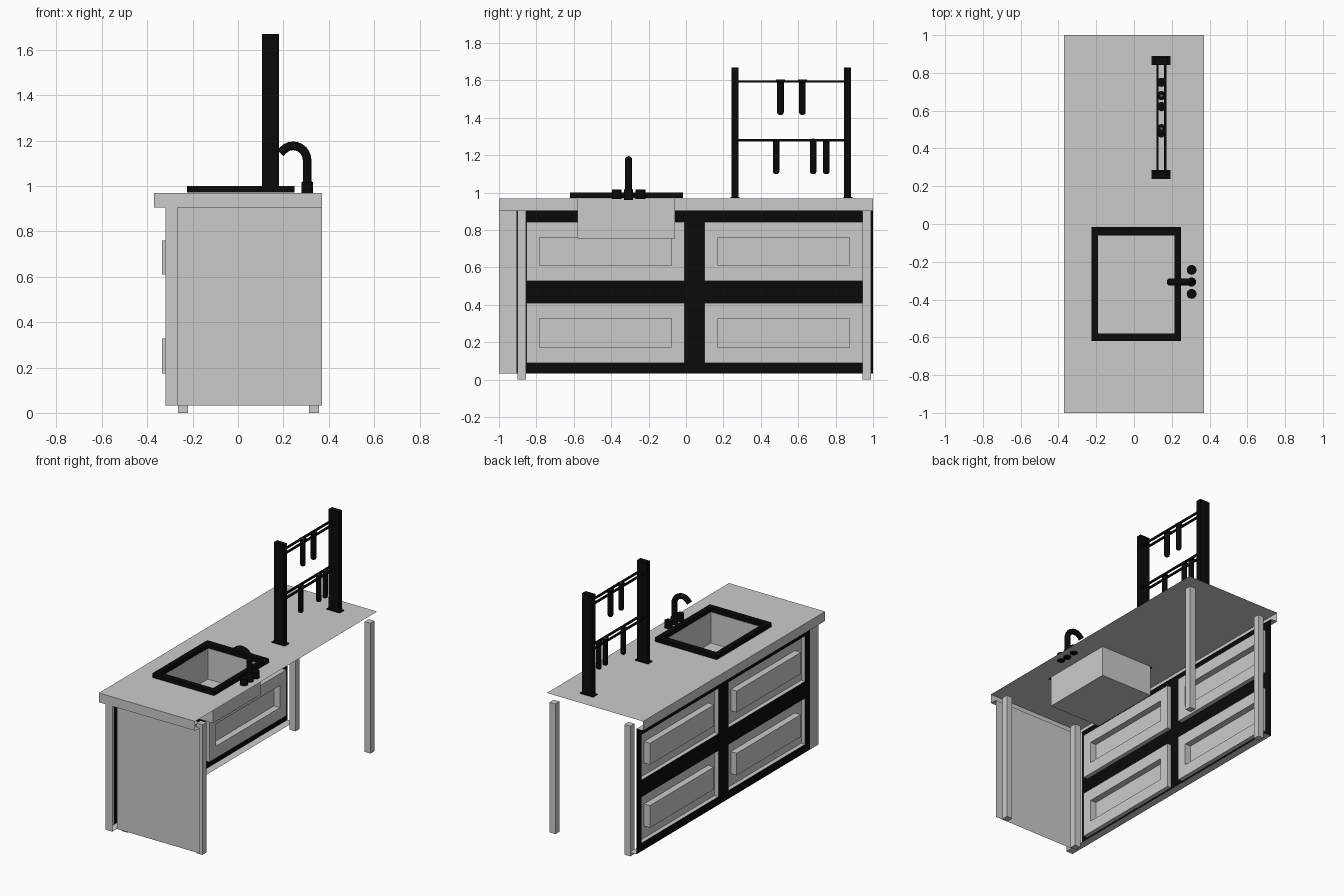
import bpy, bmesh, math

if "Cube" in bpy.data.objects:
    bpy.data.objects.remove(bpy.data.objects["Cube"])

black = bpy.data.materials.new("black")
black.diffuse_color = (0.003, 0.003, 0.003, 1)
black.use_nodes = True
black.node_tree.nodes["Principled BSDF"].inputs["Base Color"].default_value = black.diffuse_color
green = bpy.data.materials.new("green")
green.diffuse_color = (0.02, 0.35, 0.08, 1)
green.use_nodes = True
green.node_tree.nodes["Principled BSDF"].inputs["Base Color"].default_value = green.diffuse_color


def finish(name, bm, mat=None):
    me = bpy.data.meshes.new(name)
    bm.to_mesh(me)
    bm.free()
    ob = bpy.data.objects.new(name, me)
    bpy.context.collection.objects.link(ob)
    if mat:
        me.materials.append(mat)
    return ob


def box(name, x, y, z, mat=None):
    bm = bmesh.new()
    bmesh.ops.create_cube(bm, size=1)
    for v in bm.verts:
        v.co = [(a[0] + a[1]) / 2 + c * (a[1] - a[0]) for a, c in zip((x, y, z), v.co)]
    return finish(name, bm, mat)


def sheet(name, us, vs, place, skip=(), mat=None):
    """Flat grid of cells with some cells left out."""
    bm = bmesh.new()
    g = [[bm.verts.new(place(u, v)) for v in vs] for u in us]
    for i in range(len(us) - 1):
        for j in range(len(vs) - 1):
            if (i, j) not in skip:
                bm.faces.new((g[i][j], g[i + 1][j], g[i + 1][j + 1], g[i][j + 1]))
    return finish(name, bm, mat)


def lathe(name, x, y, profile, mat=black, n=16):
    """Turn (radius, z) points round a vertical axis."""
    bm = bmesh.new()
    rings = [[bm.verts.new((x + r * math.cos(2 * math.pi * k / n),
                            y + r * math.sin(2 * math.pi * k / n), z)) for k in range(n)]
             for r, z in profile]
    for a, b in zip(rings, rings[1:]):
        for k in range(n):
            bm.faces.new((a[k], a[(k + 1) % n], b[(k + 1) % n], b[k]))
    bm.faces.new(rings[0][::-1])
    bm.faces.new(rings[-1])
    ob = finish(name, bm, mat)
    ob.data.shade_smooth()
    ob.data.set_sharp_from_angle(angle=math.radians(40))
    return ob


BOT, TOP = .033, .905   # cabinet bottom and top heights

# worktop: open shell with a lip on the long front and on one end
sheet("worktop", [-.37, -.21, .215, .37], [-1, -.61, -.06, 1],
      lambda u, v: (u, v, .97), {(1, 1)})
sheet("worktop_long_lip", [-1, 1], [TOP, .97], lambda u, v: (-.37, u, v))
sheet("worktop_end_lip", [-.37, .37], [TOP, .97], lambda u, v: (u, -1, v))
sheet("worktop_lip_underside", [-.37, -.32, .37], [-1, -.95, 1],
      lambda u, v: (u, v, TOP), {(1, 1)})

# drawer front frame, with four openings
ys = [-.905, -.853, -.008, .10, .945, 1]
zs = [BOT, .09, .41, .528, .843, TOP]
sheet("drawer_frame", ys, zs, lambda u, v: (-.32, u, v),
      {(1, 1), (1, 3), (3, 1), (3, 3)}, black)
sheet("frame_floor", [-.32, -.267], [-1, 1], lambda u, v: (u, v, BOT))

# recessed drawer faces with a raised centre, pressed from one sheet
XF, XR, XP = -.32, -.29, -.335
for row, (z0, z1) in enumerate([(zs[1], zs[2]), (zs[3], zs[4])]):
    for col, (y0, y1) in enumerate([(ys[1], ys[2]), (ys[3], ys[4])]):
        bm = bmesh.new()
        rings = []
        for x, dy, dz in [(XF, 0, 0), (XR, 0, 0), (XR, .07, .083), (XP, .07, .083)]:
            rings.append([bm.verts.new((x, y, z)) for y, z in
                          [(y0 + dy, z0 + dz), (y0 + dy, z1 - dz),
                           (y1 - dy, z1 - dz), (y1 - dy, z0 + dz)]])
        for a, b in zip(rings, rings[1:]):
            for k in range(4):
                bm.faces.new((a[k], a[(k + 1) % 4], b[(k + 1) % 4], b[k]))
        bm.faces.new(rings[-1])
        bmesh.ops.recalc_face_normals(bm, faces=bm.faces)
        finish(f"drawer_front_{row}_{col}", bm)

# corner post (two outer faces only), end panel and legs
corner = [(-.32, -.905), (-.32, -1), (-.267, -1)]
sheet("corner_post", [0, 1, 2], [BOT, TOP], lambda u, v: (*corner[u], v))
sheet("end_panel", [-.267, .37], [BOT, TOP], lambda u, v: (u, -.95, v))
for i, x in enumerate((-.265, .312)):
    for j, y in enumerate((-.9, .945)):
        box(f"leg_{i}_{j}", (x, x + .045), (y, y + .045), (0, TOP))

# sink rim and basin
rim = sheet("sink_rim", [-.225, -.19, .215, .25], [-.62, -.58, -.06, -.017],
            lambda u, v: (u, v, 1.0), {(1, 1)}, black)
mod = rim.modifiers.new("thickness", "SOLIDIFY")
mod.thickness = .029
mod.offset = -1
bm = bmesh.new()
bmesh.ops.create_cube(bm, size=1)
for v in bm.verts:
    v.co = (.0125 + v.co.x * .405, -.32 + v.co.y * .52, .8625 + v.co.z * .215)
bmesh.ops.delete(bm, geom=[f for f in bm.faces if f.normal.z > .5], context='FACES')
bmesh.ops.reverse_faces(bm, faces=bm.faces)
finish("sink_basin", bm)

# tap: spout swept along an arch, base collar and two knobs
cu = bpy.data.curves.new("tap_spout", "CURVE")
cu.dimensions = "3D"
cu.bevel_depth = .019
cu.bevel_resolution = 3
cu.use_fill_caps = True
path = [(.305, .96), (.305, 1.08)]
path += [(.243 + .062 * math.cos(a), 1.112 + .065 * math.sin(a))
         for a in [math.radians(d) for d in range(0, 136, 15)]]
path += [(.187, 1.145)]
sp = cu.splines.new("POLY")
sp.points.add(len(path) - 1)
for p, (x, z) in zip(sp.points, path):
    p.co = (x, -.307, z, 1)
sp.use_smooth = True
cu.materials.append(black)
bpy.context.collection.objects.link(bpy.data.objects.new("tap_spout", cu))
lathe("tap_collar", .305, -.307, [(.024, .96), (.024, 1.015), (.02, 1.02)])
for i, y in enumerate((-.37, -.243)):
    lathe(f"tap_knob_{i}", .305, y, [(.026, .966), (.026, 1.017)])

# rack uprights with feet, and paired rails
for i, (y0, y1) in enumerate([(.243, .28), (.845, .883)]):
    box(f"rack_upright_{i}", (.105, .18), (y0, y1), (.971, 1.67), black)
    box(f"rack_foot_{i}", (.092, .193), (y0 - .004, y1 + .006), (.971, .977), black)
for i, z in enumerate((1.28, 1.594)):
    for j, x in enumerate((.125, .165)):
        box(f"rack_rail_{i}_{j}", (x - .006, x + .006), (.275, .85),
            (z - .006, z + .006), black)

# hanging tubes held between the rails
for i, (y, z) in enumerate([(.505, 1.604), (.622, 1.604), (.482, 1.288),
                            (.68, 1.288), (.75, 1.288)]):
    h = .188
    lathe(f"hanging_tube_{i}", .145, y,
          [(.007, z - h), (.014, z - h + .004), (.018, z - h + .013),
           (.018, z - .012), (.024, z - .006), (.024, z)])
    if i in (0, 3):
        lathe(f"tube_cap_{i}", .145, y, [(.006, z), (.006, z + .002)], green, 8)
